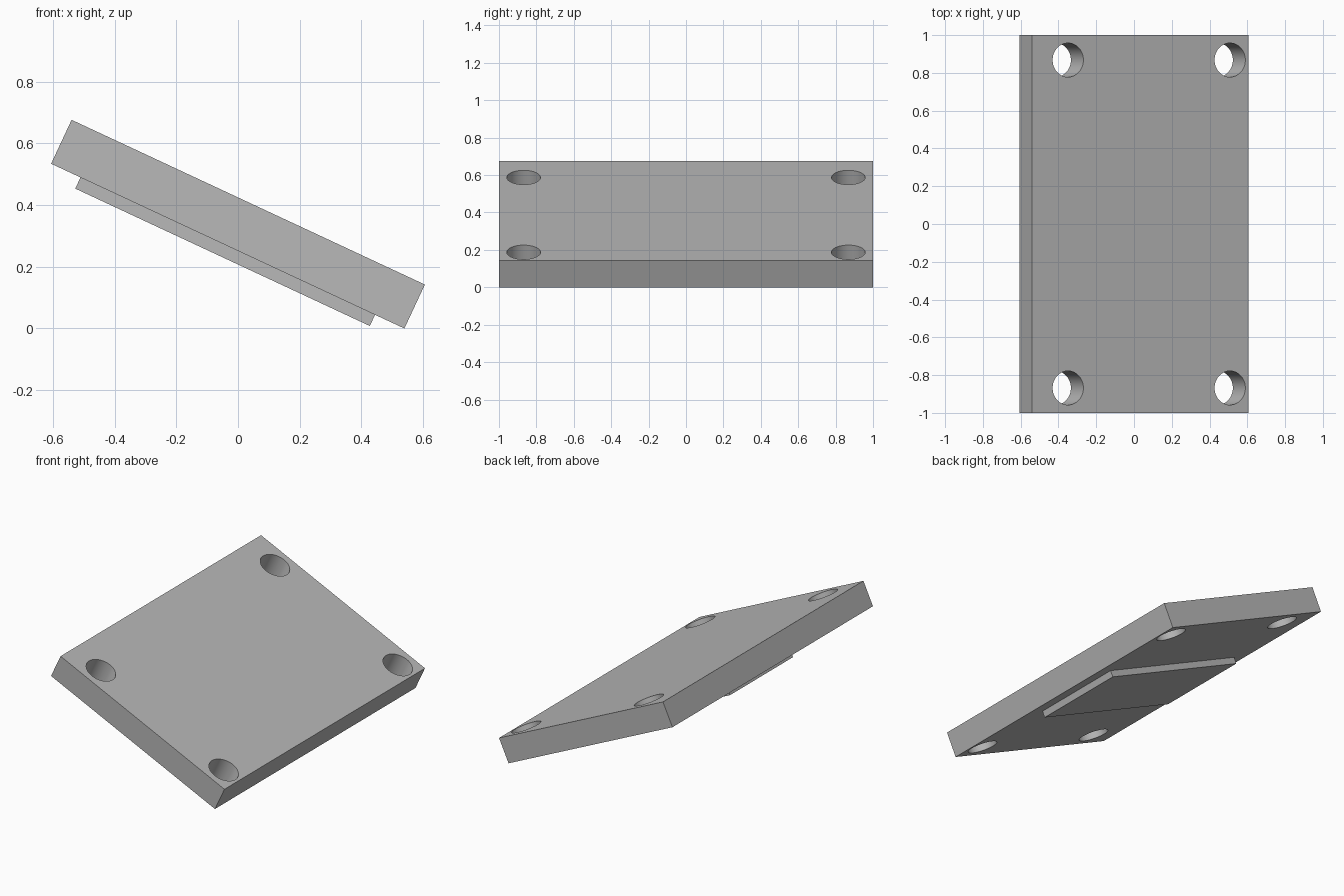
import bpy
from math import radians
from mathutils import Matrix

cube = bpy.data.objects.get("Cube")
if cube:
    bpy.data.objects.remove(cube, do_unlink=True)

# Plain grey material
grey = bpy.data.materials.new("plain_grey")
grey.use_nodes = True
grey.diffuse_color = (0.48, 0.48, 0.48, 1)
grey.node_tree.nodes["Principled BSDF"].inputs["Base Color"].default_value = (0.48, 0.48, 0.48, 1)

THICK = 0.157
PAD_THICK = 0.04
tilt = Matrix.Translation((0, 0, 0.338)) @ Matrix.Rotation(radians(25), 4, "Y")


def box(name, size, z):
    bpy.ops.mesh.primitive_cube_add(size=1, location=(0, 0, 0))
    ob = bpy.context.object
    ob.name = name
    ob.data.transform(Matrix.Translation((0, 0, z)) @ Matrix.Diagonal((*size, 1)))
    ob.data.materials.append(grey)
    return ob


# Flat plate and the shallow pad under it
plate = box("plate", (1.263, 2, THICK), 0)
pad = box("underside_pad", (1.053, 0.628, PAD_THICK), -(THICK + PAD_THICK) / 2)

# Four through holes near the corners
for x in (-0.422, 0.524):
    for y in (-0.868, 0.868):
        bpy.ops.mesh.primitive_cylinder_add(vertices=64, radius=0.09, depth=0.4, location=(x, y, 0))
        cutter = bpy.context.object
        cutter.name = "hole_cutter"
        cutter.hide_render = True
        cutter.data.materials.append(grey)
        bpy.context.view_layer.objects.active = plate
        mod = plate.modifiers.new("hole", "BOOLEAN")
        mod.operation = "DIFFERENCE"
        mod.solver = "EXACT"
        mod.object = cutter
        bpy.ops.object.modifier_apply(modifier=mod.name)
        bpy.data.objects.remove(cutter, do_unlink=True)

# Smooth hole walls, crisp edges
bpy.ops.object.select_all(action="DESELECT")
plate.select_set(True)
bpy.context.view_layer.objects.active = plate
bpy.ops.object.shade_smooth_by_angle(angle=radians(30))

# Lean the whole assembly
for ob in (plate, pad):
    ob.matrix_world = tilt
